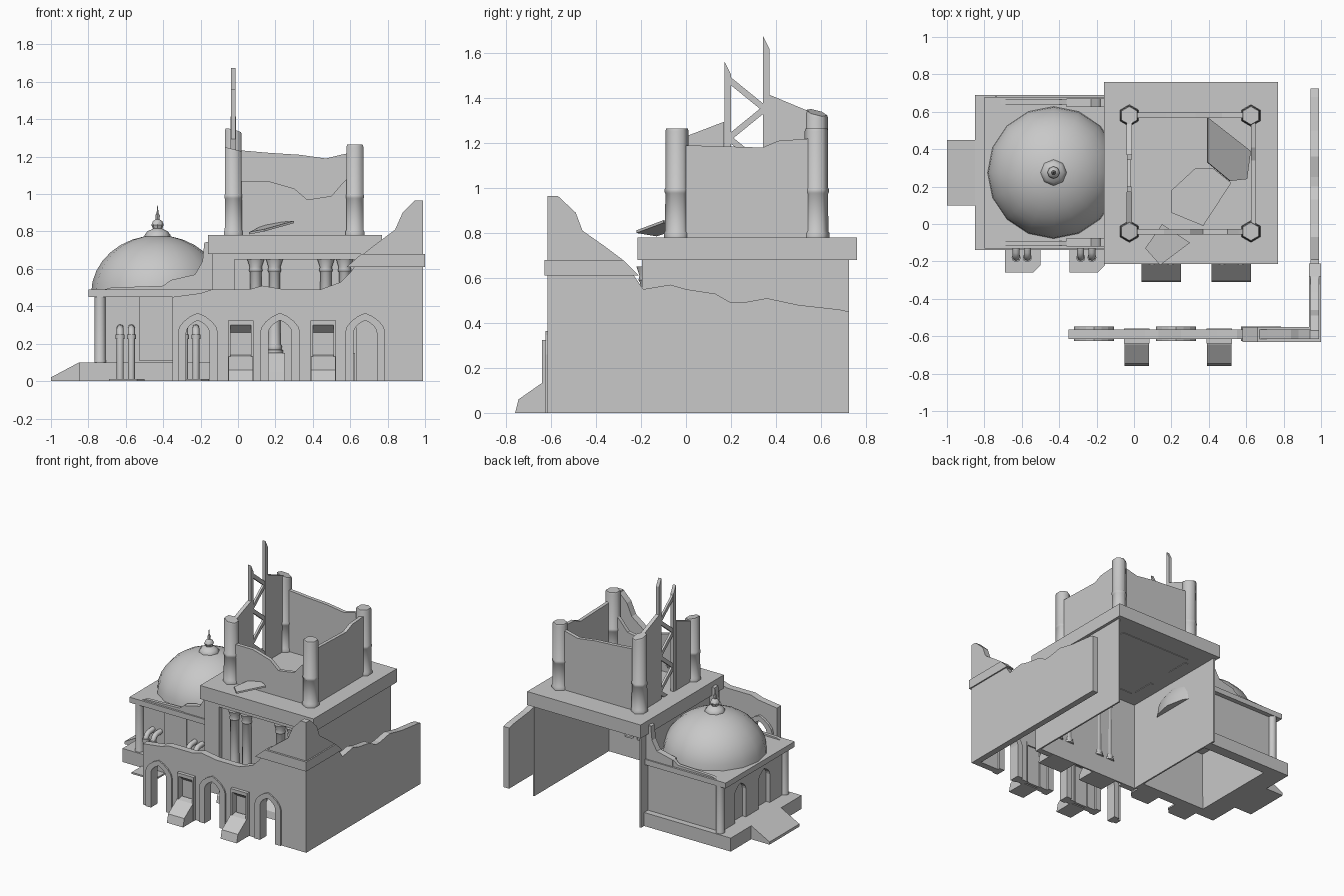
import bpy, bmesh, math
from mathutils import Vector

cube = bpy.data.objects.get("Cube")
if cube:
    bpy.data.objects.remove(cube, do_unlink=True)

stone = bpy.data.materials.new("grey stone")
stone.use_nodes = True
GREY = (0.58, 0.58, 0.58, 1)
stone.diffuse_color = GREY
stone.node_tree.nodes["Principled BSDF"].inputs["Base Color"].default_value = GREY


def finish(name, bm):
    bmesh.ops.recalc_face_normals(bm, faces=bm.faces)
    mesh = bpy.data.meshes.new(name)
    bm.to_mesh(mesh)
    bm.free()
    mesh.materials.append(stone)
    ob = bpy.data.objects.new(name, mesh)
    bpy.context.collection.objects.link(ob)
    return ob


def extrude(name, pts, offset):
    bm = bmesh.new()
    face = bm.faces.new([bm.verts.new(p) for p in pts])
    out = bmesh.ops.extrude_face_region(bm, geom=[face], use_keep_orig=True)
    moved = [v for v in out["geom"] if isinstance(v, bmesh.types.BMVert)]
    bmesh.ops.translate(bm, verts=moved, vec=offset)
    return finish(name, bm)


def prism(name, pts, axis, a, b):
    """Extrude a flat outline from a to b along one axis."""
    place = {"x": lambda u, v: (a, u, v), "y": lambda u, v: (u, a, v), "z": lambda u, v: (u, v, a)}[axis]
    offset = Vector([(b - a) * (axis == k) for k in "xyz"])
    return extrude(name, [place(u, v) for u, v in pts], offset)


def box(name, x0, x1, y0, y1, z0, z1):
    return prism(name, [(x0, y0), (x1, y0), (x1, y1), (x0, y1)], "z", z0, z1)


def lathe(name, profile, x, y, sides, sharp=40, turn=0.0):
    """Spin (radius, height) points round a vertical axis."""
    bm = bmesh.new()
    rings = []
    for r, z in profile:
        rings.append([bm.verts.new((x + r * math.cos(turn + math.tau * i / sides),
                                    y + r * math.sin(turn + math.tau * i / sides), z))
                      for i in range(sides)])
    for lo, hi in zip(rings, rings[1:]):
        for i in range(sides):
            j = (i + 1) % sides
            bm.faces.new((lo[i], lo[j], hi[j], hi[i]))
    bm.faces.new(rings[0])
    bm.faces.new(rings[-1])
    ob = finish(name, bm)
    bpy.ops.object.select_all(action="DESELECT")
    ob.select_set(True)
    bpy.context.view_layer.objects.active = ob
    bpy.ops.object.shade_smooth_by_angle(angle=math.radians(sharp))
    return ob


def arch(c, half, foot, spring, rise, steps=8):
    """Slightly pointed arch outline from its left foot to its right foot."""
    curve = []
    for i in range(steps + 1):
        a = math.pi * i / steps
        lift = 0.65 * math.sin(a) + 0.35 * (1 - abs(math.cos(a)))
        curve.append((c - half * math.cos(a), spring + rise * lift))
    return [(c - half, foot)] + curve + [(c + half, foot)]


def door(c, half, foot, top):
    return [(c - half, foot), (c - half, top), (c + half, top), (c + half, foot)]


# Ruined front arcade wall with arches and niches cut into its outline
ARCHES = (-0.215, 0.225, 0.68)
NICHES = (0.015, 0.455)
bottom = [(-0.35, 0)]
for c in sorted(ARCHES + NICHES):
    bottom += arch(c, 0.062, 0, 0.26, 0.065) if c in ARCHES else door(c, 0.055, 0, 0.3)
crest = [(0.99, 0), (0.99, 0.96), (0.94, 0.96), (0.88, 0.9), (0.84, 0.81), (0.72, 0.72), (0.67, 0.68),
         (0.6, 0.58), (0.55, 0.53), (0.44, 0.49), (0.25, 0.49), (0.13, 0.51), (0.06, 0.49), (-0.14, 0.49),
         (-0.2, 0.47), (-0.35, 0.45)]
prism("front_arcade_wall", bottom + crest, "y", -0.615, -0.565)
for c in ARCHES:
    ring = arch(c, 0.107, 0, 0.26, 0.105) + arch(c, 0.062, 0, 0.26, 0.065)[::-1]
    prism("arch_frame", ring, "y", -0.625, -0.547)
for c in NICHES:
    ring = door(c, 0.068, 0, 0.325) + door(c, 0.055, 0, 0.3)[::-1]
    prism("niche_frame", ring, "y", -0.64, -0.56)
    box("niche_panel", c - 0.055, c + 0.055, -0.59, -0.57, 0, 0.3)
    prism("niche_hood", [(-0.635, 0.3), (-0.59, 0.3), (-0.59, 0.26)], "x", c - 0.055, c + 0.055)
    prism("niche_skirt", [(-0.76, 0), (-0.6, 0), (-0.6, 0.14), (-0.645, 0.13), (-0.745, 0.06)],
          "x", c - 0.066, c + 0.066)

# Ruined side wall and the cornice that wraps the corner
side = [(-0.615, 0), (0.725, 0), (0.725, 0.45), (0.68, 0.46), (0.5, 0.48), (0.36, 0.51), (0.25, 0.49),
        (0.2, 0.49), (0.13, 0.53), (0, 0.55), (-0.07, 0.57), (-0.19, 0.55), (-0.28, 0.68), (-0.36, 0.74),
        (-0.46, 0.81), (-0.49, 0.89), (-0.57, 0.965), (-0.615, 0.965)]
prism("side_wall", side, "x", 0.943, 0.99)
prism("corner_cornice_front", [(0.58, 0.61), (1, 0.61), (1, 0.68), (0.66, 0.68)], "y", -0.63, -0.55)
prism("corner_cornice_side", [(-0.63, 0.61), (-0.21, 0.61), (-0.28, 0.68), (-0.63, 0.68)], "x", 0.935, 1.0)

# Main block: thin walls, open at the back, shallow porch at the front
box("block_left_wall", 0.736, 0.748, -0.195, 0.725, 0, 0.68)
box("block_right_wall", -0.14, -0.128, -0.195, 0.725, 0, 0.68)
prism("block_front_wall", [(-0.14, 0)] + door(0.305, 0.325, 0, 0.65) + [(0.748, 0), (0.748, 0.68), (-0.14, 0.68)],
      "y", -0.195, -0.16)
box("porch_back_wall", -0.128, 0.736, -0.16, -0.148, 0, 0.68)
box("roof_slab", -0.16, 0.77, -0.215, 0.76, 0.68, 0.78)
for c in (0.145, 0.52):
    prism("porch_skirt", [(-0.31, 0), (-0.15, 0), (-0.15, 0.15), (-0.2, 0.15), (-0.3, 0.05)],
          "x", c - 0.105, c + 0.105)
    for x in (c - 0.05, c + 0.05):
        lathe("porch_column", [(0.045, 0.15), (0.045, 0.165), (0.037, 0.17), (0.04, 0.185), (0.032, 0.2),
                               (0.03, 0.58), (0.036, 0.59), (0.032, 0.61), (0.045, 0.65)], x, -0.175, 12)

# Tower corner pillars, six-sided with rings and broken tops
TOWER_X, TOWER_Y = (-0.025, 0.625), (-0.04, 0.58)
TOPS = {(0, 0): 1.24, (1, 0): 1.265, (0, 1): 1.335, (1, 1): 1.265}
for (i, j), top in TOPS.items():
    shaft = [(0.058, 0.78), (0.058, 0.8), (0.053, 0.808), (0.052, 0.975), (0.055, 0.98), (0.055, 0.995),
             (0.052, 1.0), (0.052, top - 0.012), (0.048, top)]
    pillar = lathe("tower_pillar", shaft, TOWER_X[i], TOWER_Y[j], 6, 62, math.pi / 6)
    for v in pillar.data.vertices:
        if v.co.z > top - 0.02:
            v.co.z -= 0.25 * (v.co.x - TOWER_X[i] + j * (v.co.y - TOWER_Y[j])) * (1 - i)

# Jagged tower walls, running down through the roof slab
foot = 0.676
prism("tower_front_wall", [(0, foot), (0.6, foot), (0.6, 1.1), (0.56, 1.06), (0.5, 0.99), (0.37, 0.97),
                           (0.3, 1.03), (0.16, 1.07), (0, 1.07)], "y", -0.055, -0.028)
prism("tower_back_wall", [(0, foot), (0.6, foot), (0.6, 1.22), (0.55, 1.21), (0.47, 1.19), (0.33, 1.21),
                          (0.17, 1.22), (0, 1.235)], "y", 0.568, 0.595)
prism("tower_left_wall", [(0, foot), (0.55, foot), (0.55, 1.22), (0.41, 1.21), (0.34, 1.18), (0, 1.19)],
      "x", 0.625, 0.65)
prism("tower_right_wall_front", [(0, foot), (0.17, foot), (0.17, 1.295), (0, 1.23)], "x", -0.04, -0.012)
prism("tower_right_wall_back", [(0.37, foot), (0.55, foot), (0.55, 1.34), (0.37, 1.415)], "x", -0.04, -0.012)

# Bare frame in the wall gap: two posts and zigzag braces
for y, top in ((0.172, 1.56), (0.343, 1.675)):
    prism("frame_post", [(y, 0.78), (y + 0.028, 0.78), (y + 0.028, top - 0.055), (y, top)], "x", -0.038, -0.014)
z, side_y = 1.5, 0.19
while z > 0.85:
    other = 0.54 - side_y
    prism("frame_brace", [(side_y, z), (other, z - 0.13), (other, z - 0.165), (side_y, z - 0.035)],
          "x", -0.034, -0.018)
    z, side_y = z - 0.13, other

# Fallen slabs
extrude("fallen_slab_front", [(0.15, 0, 0.83), (0.3, -0.1, 0.845), (0.14, -0.22, 0.8), (0.06, -0.13, 0.785)],
        Vector((0, 0, 0.012)))
extrude("fallen_slab_inside", [(0.2, 0.18, 0.8), (0.33, 0.3, 0.8), (0.42, 0.3, 0.8), (0.52, 0.22, 0.8),
                               (0.37, -0.01, 0.8), (0.2, 0.06, 0.8)], Vector((0, 0, 0.02)))


def lean(x, y):
    return (x, y, 0.77 + 0.45 * (0.62 - x) + 0.22 * (y - 0.22))


extrude("leaning_slab", [lean(0.39, 0.57), lean(0.62, 0.39), lean(0.6, 0.24), lean(0.51, 0.23), lean(0.39, 0.33)],
        Vector((0.005, 0, 0.025)))

# Domed chamber: open plinth, ramp, walls with blind arches, corner columns, cornice
prism("chamber_plinth", [(-0.14, -0.14), (-0.85, -0.14), (-0.85, 0.69), (-0.14, 0.69), (-0.14, 0.61),
                         (-0.69, 0.61), (-0.69, -0.06), (-0.14, -0.06)], "z", 0, 0.1)
prism("entrance_ramp", [(-1, 0), (-0.85, 0), (-0.85, 0.1), (-1, 0.02)], "y", 0.1, 0.45)
outline = [(-0.07, 0.1)] + arch(0.14, 0.065, 0.1, 0.31, 0.065) + arch(0.42, 0.065, 0.1, 0.31, 0.065)
prism("chamber_entrance_wall", outline + [(0.63, 0.1), (0.63, 0.45), (-0.07, 0.45)], "x", -0.74, -0.71)
box("blind_arch_back", -0.71, -0.69, -0.07, 0.62, 0.1, 0.45)
for y, out in ((-0.08, -1), (0.63, 1)):
    box("chamber_long_wall", -0.71, -0.14, y - 0.015, y + 0.015, 0.1, 0.45)
    lathe("corner_column", [(0.031, 0.1), (0.031, 0.11), (0.029, 0.115), (0.029, 0.45)], -0.737, y + out * 0.02, 12)
    # Broken parapet climbing towards the main block, thicker at its high end
    climb = [(-0.18, 0.74), (-0.19, 0.64), (-0.23, 0.57), (-0.36, 0.54)]
    prism("parapet", [(-0.75, 0.48), (-0.14, 0.48), (-0.14, 0.75)] + climb + [(-0.4, 0.51), (-0.68, 0.5)],
          "y", y + out * 0.01, y + out * 0.035)
    prism("parapet_end", [(-0.36, 0.48), (-0.14, 0.48), (-0.14, 0.745)] + climb, "y", y - out * 0.005, y + out * 0.04)
box("front_wall_panel", -0.53, -0.35, -0.104, -0.092, 0.11, 0.45)
box("chamber_cornice", -0.8, -0.14, -0.13, 0.68, 0.45, 0.49)

# Dome and finial
DOME = (-0.43, 0.275)
quarter = [math.pi / 2 * i / 8 for i in range(8)]
lathe("dome", [(0.355 * math.cos(a), 0.47 + 0.31 * math.sin(a)) for a in quarter] + [(0.01, 0.78)], *DOME, 16)
lathe("finial", [(0.07, 0.765), (0.07, 0.78), (0.055, 0.8), (0.025, 0.815), (0.033, 0.835), (0.025, 0.855),
                 (0.01, 0.865), (0.012, 0.885), (0.005, 0.9), (0.001, 0.94)], *DOME, 8)

# Paired bent pipes standing against the chamber
for c, half in ((-0.6, 0.1), (-0.255, 0.1)):
    prism("pipe_footing", [(c - half + 0.01, -0.26), (c + half - 0.04, -0.26), (c + half, -0.22),
                           (c + half, -0.14), (c - half + 0.01, -0.14)], "z", 0, 0.012)
    for x in (c - 0.03, c + 0.03):
        curve = bpy.data.curves.new("pipe", "CURVE")
        curve.dimensions = "3D"
        curve.bevel_depth = 0.019
        curve.bevel_resolution = 2
        curve.use_fill_caps = True
        bend = [(x, -0.13 - 0.05 * math.cos(a), 0.235 + 0.05 * math.sin(a)) for a in quarter[::2]]
        path = [(x, -0.18, 0.012)] + bend + [(x, -0.09, 0.285)]
        line = curve.splines.new("POLY")
        line.points.add(len(path) - 1)
        for point, co in zip(line.points, path):
            point.co = (*co, 1)
        curve.materials.append(stone)
        bpy.context.collection.objects.link(bpy.data.objects.new("bent_pipe", curve))
        lathe("pipe_collar", [(0.024, 0.225), (0.024, 0.25)], x, -0.18, 10)
